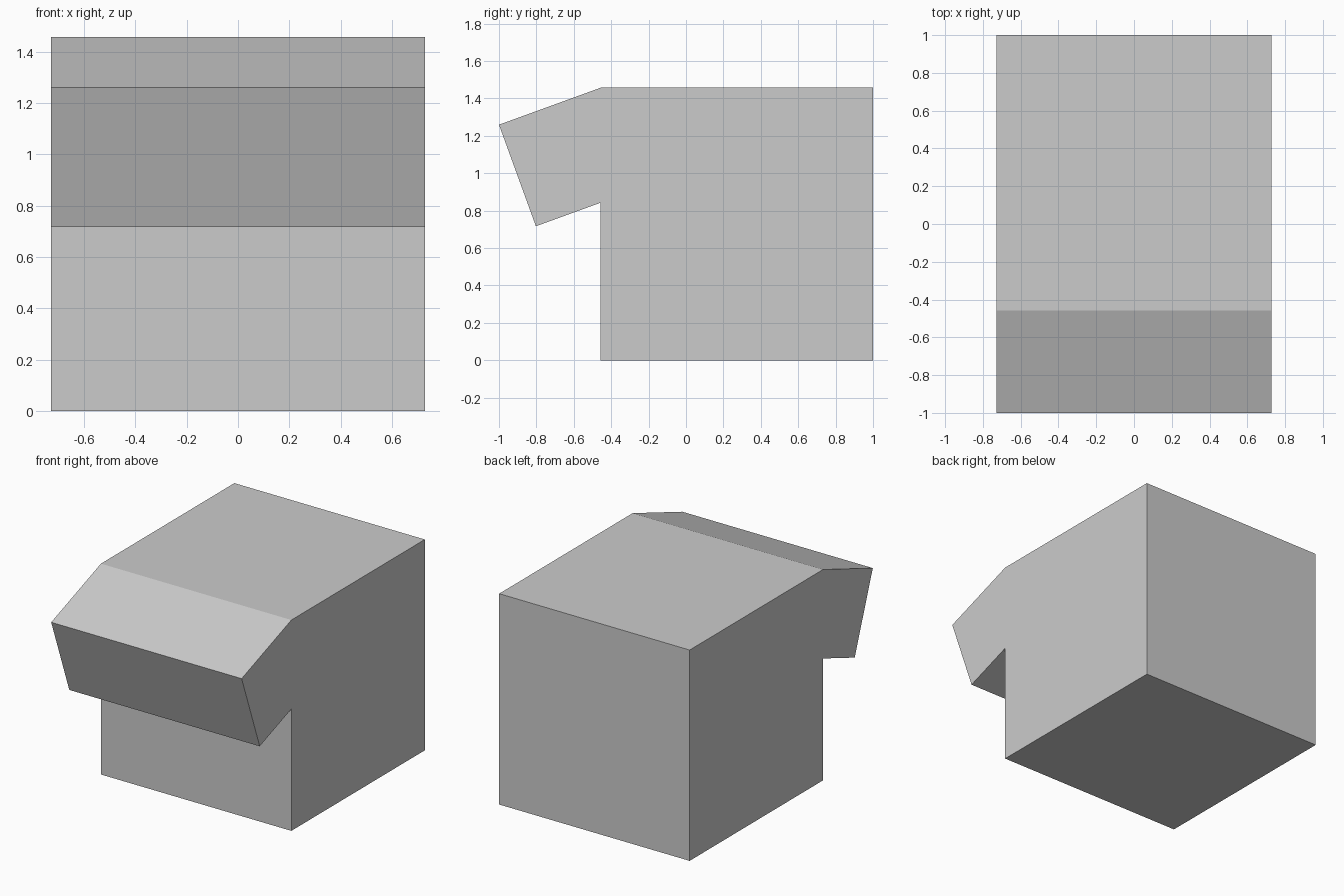
import bpy, bmesh
from math import sin, cos, tan, radians

if "Cube" in bpy.data.objects:
    bpy.data.objects.remove(bpy.data.objects["Cube"])

HALF_W = 0.728          # half width of both parts
FRONT, BACK, TOP = -0.457, 1.0, 1.457


def prism(name, profile):
    """Extrude a (y, z) profile across the full width."""
    bm = bmesh.new()
    face = bm.faces.new([bm.verts.new((-HALF_W, y, z)) for y, z in profile])
    ext = bmesh.ops.extrude_face_region(bm, geom=[face])
    verts = [g for g in ext["geom"] if isinstance(g, bmesh.types.BMVert)]
    bmesh.ops.translate(bm, verts=verts, vec=(2 * HALF_W, 0, 0))
    bmesh.ops.recalc_face_normals(bm, faces=bm.faces)
    mesh = bpy.data.meshes.new(name)
    bm.to_mesh(mesh)
    bm.free()
    obj = bpy.data.objects.new(name, mesh)
    bpy.context.collection.objects.link(obj)
    return obj


# Main cube
prism("body", [(FRONT, 0), (BACK, 0), (BACK, TOP), (FRONT, TOP)])

# Square overhang tilted down 20 degrees, cut flush with the body front
a = radians(20)
side = (FRONT + 1.0) / cos(a)
tip = (-1.0, TOP - side * sin(a))
low = (tip[0] + side * sin(a), tip[1] - side * cos(a))
root = (FRONT, low[1] + (FRONT - low[0]) * tan(a))
prism("front_overhang", [(FRONT, TOP), tip, low, root])
